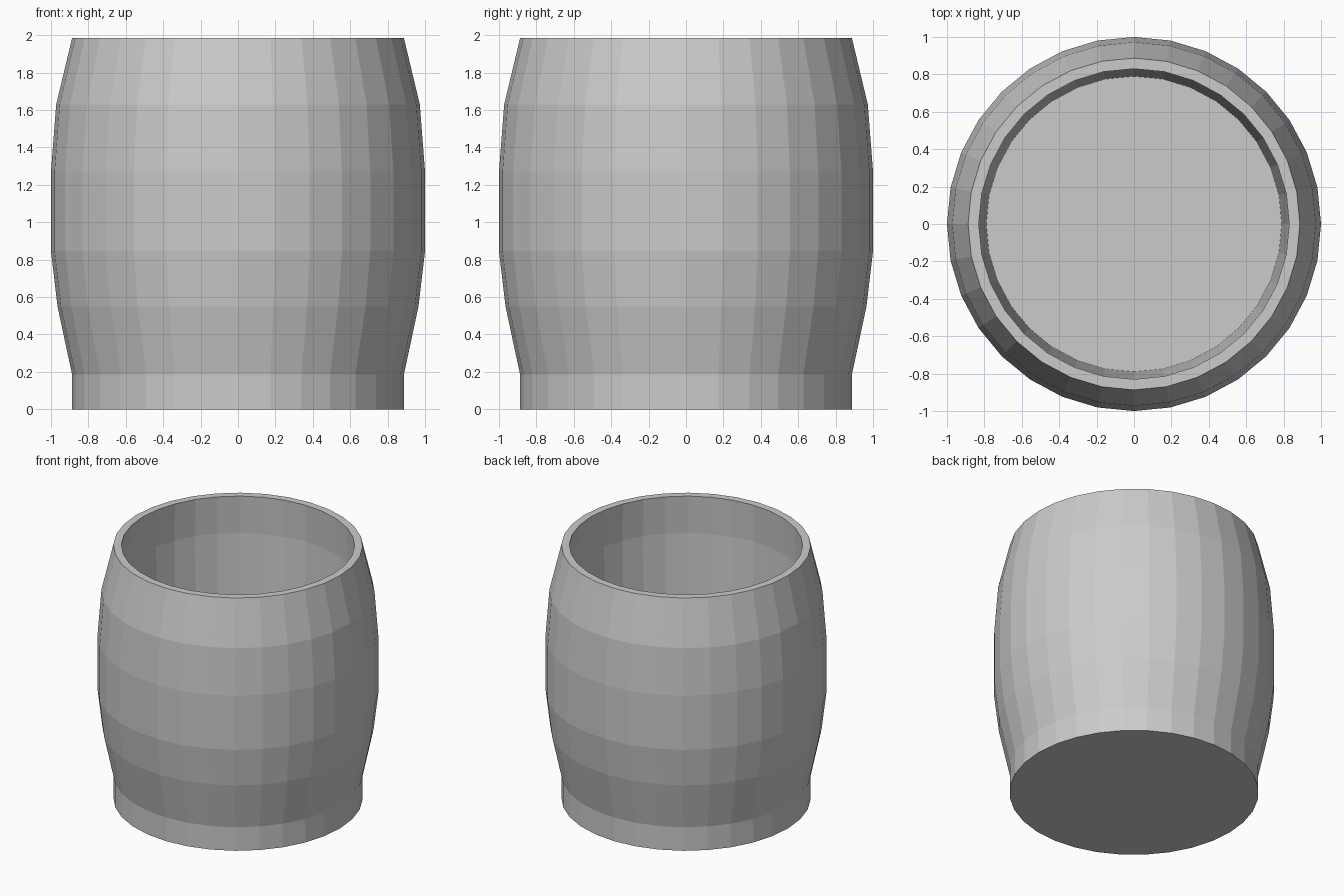
import bpy
import bmesh
from math import cos, sin, tau

cube = bpy.data.objects.get("Cube")
if cube:
    bpy.data.objects.remove(cube, do_unlink=True)

SIDES = 32

# Plain grey material
grey = bpy.data.materials.new("plain_grey")
grey.use_nodes = True
colour = (0.6, 0.6, 0.6, 1)
grey.diffuse_color = colour
grey.node_tree.nodes["Principled BSDF"].inputs["Base Color"].default_value = colour

# Radius and height: up the outer wall, over the rim, down the steep inner wall
outer = [(0.887, 0), (0.887, 0.185), (0.965, 0.55), (1, 0.845),
         (1, 1.27), (0.972, 1.63), (0.887, 1.985)]
inner = [(0.83, 1.985), (0.845, 1.69), (0.79, 0.1)]


def lathe(name, profile, material):
    """Turn a profile about z and close both ends with flat discs."""
    bm = bmesh.new()
    rings = [[bm.verts.new((r * cos(tau * i / SIDES), r * sin(tau * i / SIDES), z))
              for i in range(SIDES)] for r, z in profile]
    for low, high in zip(rings, rings[1:]):
        for i in range(SIDES):
            j = (i + 1) % SIDES
            bm.faces.new((low[i], low[j], high[j], high[i]))
    bm.faces.new(rings[0][::-1])
    bm.faces.new(rings[-1])
    bmesh.ops.recalc_face_normals(bm, faces=bm.faces)
    mesh = bpy.data.meshes.new(name)
    bm.to_mesh(mesh)
    bm.free()
    mesh.materials.append(material)
    obj = bpy.data.objects.new(name, mesh)
    bpy.context.collection.objects.link(obj)
    return obj


# Open hollow barrel with flat facets
lathe("open_barrel", outer + inner, grey)
